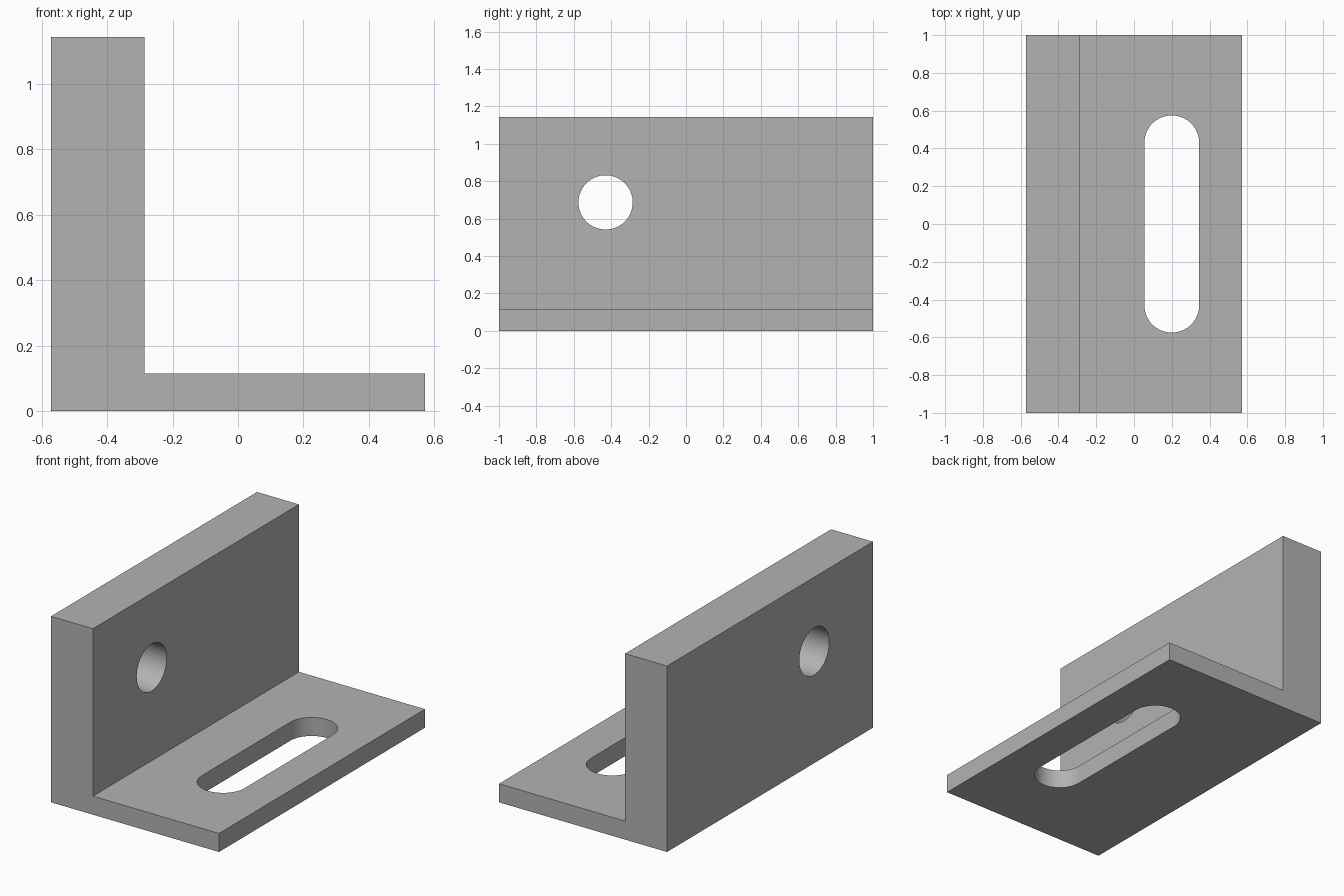
import bpy, bmesh, math
from mathutils import Vector

cube = bpy.data.objects.get("Cube")
if cube:
    bpy.data.objects.remove(cube, do_unlink=True)

# Overall sizes
HALF_W, HALF_L, HEIGHT = 0.571, 1.0, 1.143
WALL_X, FLOOR_Z = -0.286, 0.114
RADIUS = 0.145

grey = bpy.data.materials.new("plain grey")
grey.use_nodes = True
colour = (0.45, 0.45, 0.45, 1)
grey.diffuse_color = colour
grey.node_tree.nodes["Principled BSDF"].inputs["Base Color"].default_value = colour


def prism(name, outline, direction):
    """Extrude a closed outline along a direction into a solid."""
    bm = bmesh.new()
    face = bm.faces.new([bm.verts.new(p) for p in outline])
    top = bmesh.ops.extrude_face_region(bm, geom=[face])["geom"]
    bmesh.ops.translate(bm, vec=Vector(direction),
                        verts=[v for v in top if isinstance(v, bmesh.types.BMVert)])
    bmesh.ops.recalc_face_normals(bm, faces=bm.faces)
    mesh = bpy.data.meshes.new(name)
    bm.to_mesh(mesh)
    bm.free()
    obj = bpy.data.objects.new(name, mesh)
    bpy.context.collection.objects.link(obj)
    mesh.materials.append(grey)
    return obj


def stadium(radius, half_gap, steps=32):
    """Rounded slot outline lengthwise in v; a circle when half_gap is zero."""
    points = []
    for start, v in ((0, half_gap), (math.pi, -half_gap)):
        for i in range(steps + (half_gap > 0)):
            a = start + math.pi * i / steps
            points.append((radius * math.cos(a), v + radius * math.sin(a)))
    return points


# L-shaped bracket
profile = [(-HALF_W, 0), (HALF_W, 0), (HALF_W, FLOOR_Z),
           (WALL_X, FLOOR_Z), (WALL_X, HEIGHT), (-HALF_W, HEIGHT)]
bracket = prism("angle_bracket", [(x, -HALF_L, z) for x, z in profile], (0, 2 * HALF_L, 0))

# Slot through the base and round hole through the wall
slot = prism("slot_cutter", [(0.2 + u, v, -0.1) for u, v in stadium(RADIUS, 0.43)], (0, 0, 0.4))
hole = prism("hole_cutter", [(-0.7, u - 0.43, v + 0.687) for u, v in stadium(RADIUS, 0)], (0.6, 0, 0))

bpy.ops.object.select_all(action="DESELECT")
bpy.context.view_layer.objects.active = bracket
bracket.select_set(True)
for cutter in (slot, hole):
    cutter.hide_render = True
    mod = bracket.modifiers.new(cutter.name, "BOOLEAN")
    mod.operation, mod.solver, mod.object = "DIFFERENCE", "EXACT", cutter
    bpy.ops.object.modifier_apply(modifier=mod.name)
    bpy.data.objects.remove(cutter, do_unlink=True)

# Smooth hole walls, sharp edges
bpy.ops.object.shade_smooth_by_angle(angle=math.radians(30))
